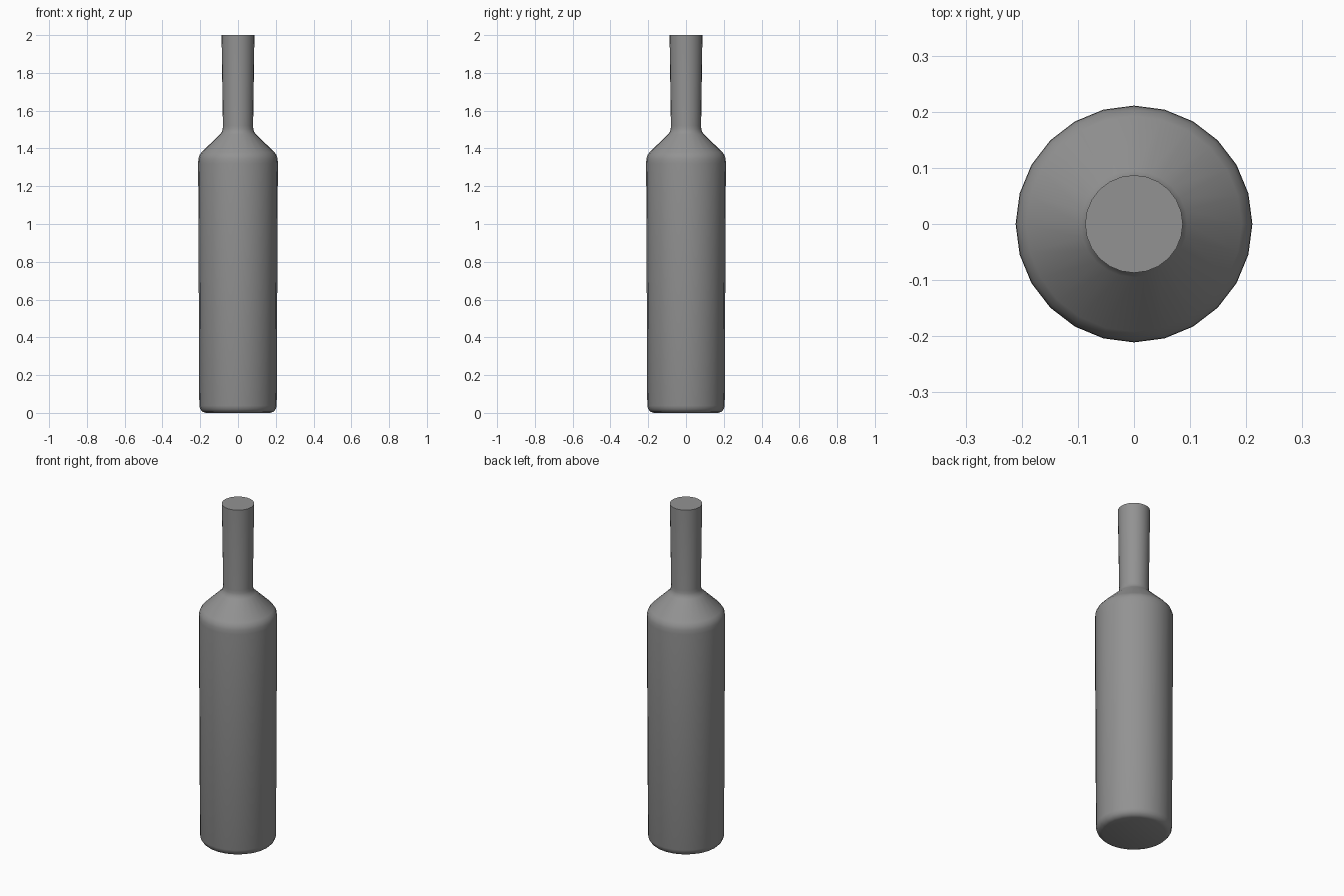
import bpy, bmesh
from math import cos, sin, pi, radians

if "Cube" in bpy.data.objects:
    bpy.data.objects.remove(bpy.data.objects["Cube"])

SIDES = 24

# Bottle silhouette: (radius, height) from base to mouth
profile = [
    (0.171, 0.0), (0.188, 0.006), (0.2, 0.02), (0.205, 0.038),   # rounded base
    (0.211, 1.32), (0.21, 1.345), (0.204, 1.365), (0.192, 1.381),  # body, shoulder edge
    (0.095, 1.475), (0.085, 1.488), (0.081, 1.503), (0.08, 1.52),  # shoulder, neck root
    (0.087, 2.0),                                                # mouth
]

bm = bmesh.new()
rings = []
for r, z in profile:
    rings.append([bm.verts.new((r * cos(2 * pi * i / SIDES), r * sin(2 * pi * i / SIDES), z))
                  for i in range(SIDES)])

# Walls between rings
for a, b in zip(rings, rings[1:]):
    for i in range(SIDES):
        j = (i + 1) % SIDES
        bm.faces.new((a[i], a[j], b[j], b[i]))

# Flat base and closed mouth
bm.faces.new(rings[0][::-1])
bm.faces.new(rings[-1])

mesh = bpy.data.meshes.new("bottle")
bm.to_mesh(mesh)
bm.free()
bottle = bpy.data.objects.new("bottle", mesh)
bpy.context.collection.objects.link(bottle)

# Dark grey body
grey = bpy.data.materials.new("dark_grey")
grey.diffuse_color = (0.29, 0.29, 0.29, 1)
grey.use_nodes = True
grey.node_tree.nodes["Principled BSDF"].inputs["Base Color"].default_value = grey.diffuse_color
mesh.materials.append(grey)

# Smooth sides, crisp mouth
bpy.context.view_layer.objects.active = bottle
bottle.select_set(True)
bpy.ops.object.shade_smooth_by_angle(angle=radians(40))
